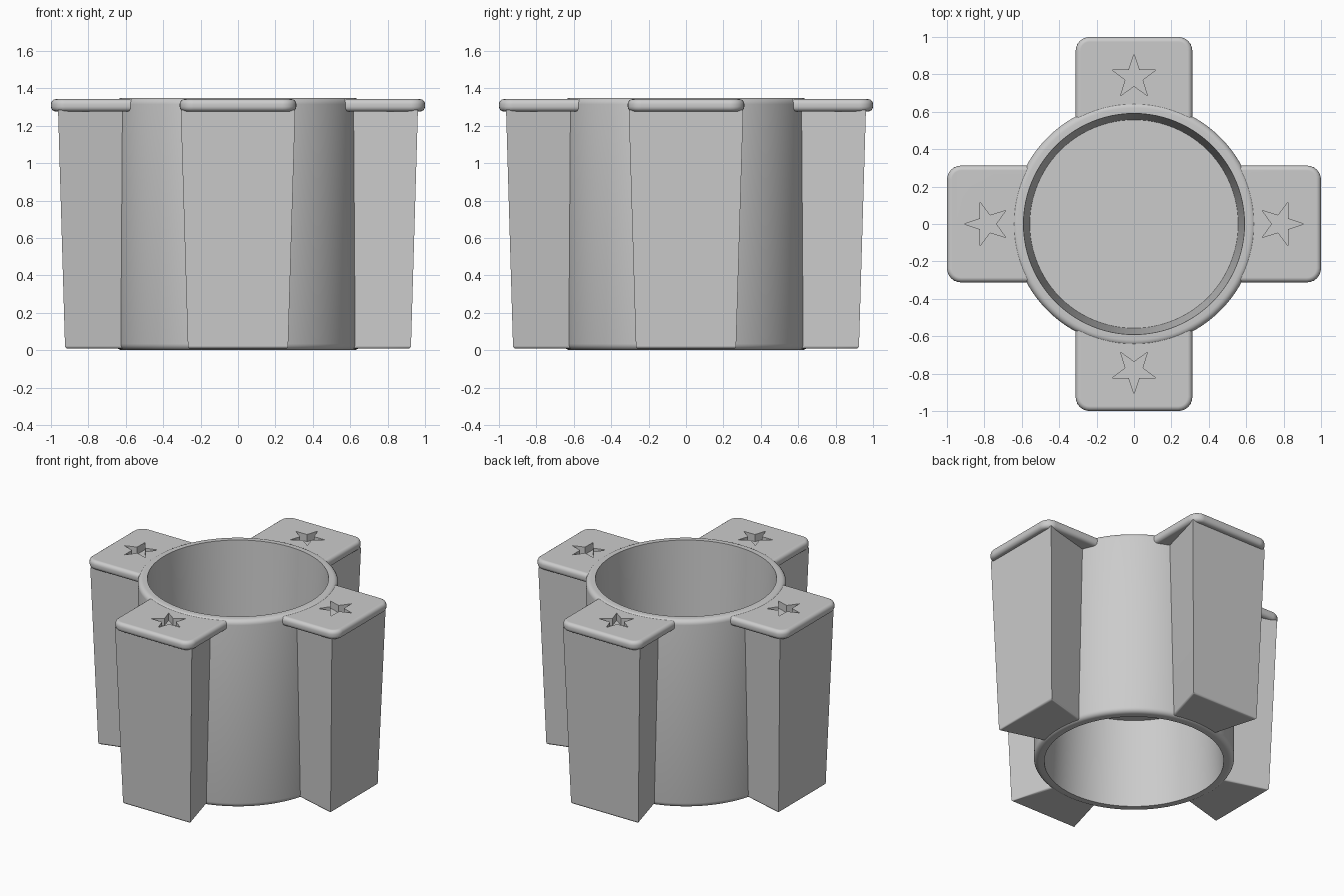
import bpy, bmesh
from math import sin, cos, pi, asin, radians

cube = bpy.data.objects.get("Cube")
if cube:
    bpy.data.objects.remove(cube, do_unlink=True)

grey = bpy.data.materials.new("plain_grey")
grey.use_nodes = True
grey.diffuse_color = (0.6, 0.6, 0.6, 1)
grey.node_tree.nodes["Principled BSDF"].inputs["Base Color"].default_value = (0.6, 0.6, 0.6, 1)

RIM = 1.349     # cup height
TOP = 1.342     # cap height
INNER = 0.62    # blocks end inside the cup wall


def finish(bm, name, smooth=True):
    bmesh.ops.recalc_face_normals(bm, faces=bm.faces)
    mesh = bpy.data.meshes.new(name)
    bm.to_mesh(mesh)
    bm.free()
    obj = bpy.data.objects.new(name, mesh)
    bpy.context.collection.objects.link(obj)
    mesh.materials.append(grey)
    if smooth:
        shade(obj)
    return obj


def activate(obj):
    bpy.ops.object.select_all(action='DESELECT')
    obj.select_set(True)
    bpy.context.view_layer.objects.active = obj


def shade(obj):
    activate(obj)
    bpy.ops.object.shade_smooth_by_angle(angle=radians(35))


def loft(rings):
    """Closed solid through rings of equal point count."""
    bm = bmesh.new()
    loops = [[bm.verts.new(p) for p in ring] for ring in rings]
    n = len(loops[0])
    for a, b in zip(loops, loops[1:]):
        for i in range(n):
            j = (i + 1) % n
            bm.faces.new((a[i], a[j], b[j], b[i]))
    bm.faces.new(loops[0][::-1])
    bm.faces.new(loops[-1])
    return bm


def outline(w_in, w, end, z, r, turn):
    """Block outline along +x: outer corners of radius r, arc against the cup."""
    a = asin(w_in / INNER)
    pts = [(INNER * cos(t), INNER * sin(t)) for t in (a - 2 * a * i / 16 for i in range(17))]
    for side, start in ((-1, -pi / 2), (1, 0)):
        steps = range(7) if r else (0,)
        pts += [(end - r + r * cos(start + i * pi / 12),
                 side * (w - r) + r * sin(start + i * pi / 12)) for i in steps]
    c, s = cos(turn), sin(turn)
    return [(x * c - y * s, x * s + y * c, z) for x, y in pts]


def arc(cx, cz, r, a0, a1, n=5):
    return [(cx + r * cos(radians(a0 + (a1 - a0) * i / n)),
             cz + r * sin(radians(a0 + (a1 - a0) * i / n))) for i in range(n + 1)]


# Round cup: drafted bore from both ends with a floor at mid height
profile = [(0, 0.63), (0.557, 0.63), (0.585, 0)]
profile += arc(0.62, 0.034, 0.034, -90, 0)
profile += arc(0.62, RIM - 0.034, 0.034, 0, 90)
profile += [(0.591, RIM), (0.557, 0.72), (0, 0.72)]
bm = bmesh.new()
verts = [bm.verts.new((r, 0, z)) for r, z in profile]
edges = [bm.edges.new(pair) for pair in zip(verts, verts[1:])]
bmesh.ops.spin(bm, geom=verts + edges, cent=(0, 0, 0), axis=(0, 0, 1),
               angle=2 * pi, steps=96)
bmesh.ops.remove_doubles(bm, verts=bm.verts, dist=0.0001)
finish(bm, "cup")

for i, side in enumerate(("left", "back", "right", "front")):
    turn = i * pi / 2

    # Dovetail leg, narrower at the cup, with a softened foot
    rings = [outline(0.162 + d, 0.253 + d, 0.91 + d, z, 0, turn)
             for d, z in arc(0, 0.023, 0.015, -90, 0, 3)]
    rings.append(outline(0.205, 0.306, 0.962, 1.285, 0, turn))
    leg = finish(loft(rings), side + "_leg")
    leg.modifiers.new("flat_faces", 'WEIGHTED_NORMAL').keep_sharp = True

    # Cap plate with rounded rim
    e = 0.026
    rim = arc(0, 1.276 + e, e, -90, 0, 4) + arc(0, TOP - e, e, 0, 90, 4)
    rings = [outline(0.312 - e + d, 0.312 - e + d, 1 - e + d, z, 0.075 - e + d, turn)
             for d, z in rim]
    cap = finish(loft(rings), side + "_cap", smooth=False)

    # Star recess pointing outward
    star = []
    for z in (1.29, TOP + 0.05):
        ring = []
        for k in range(10):
            r = 0.048 if k % 2 else 0.122
            x, y = 0.785 + r * cos(k * pi / 5), r * sin(k * pi / 5)
            ring.append((x * cos(turn) - y * sin(turn), x * sin(turn) + y * cos(turn), z))
        star.append(ring)
    cutter = finish(loft(star), side + "_star_cutter", smooth=False)
    cutter.hide_render = True
    cut = cap.modifiers.new("star", 'BOOLEAN')
    cut.operation = 'DIFFERENCE'
    cut.solver = 'EXACT'
    cut.object = cutter
    activate(cap)
    bpy.ops.object.modifier_apply(modifier="star")
    bpy.data.objects.remove(cutter, do_unlink=True)
    shade(cap)
    cap.modifiers.new("flat_faces", 'WEIGHTED_NORMAL').keep_sharp = True
